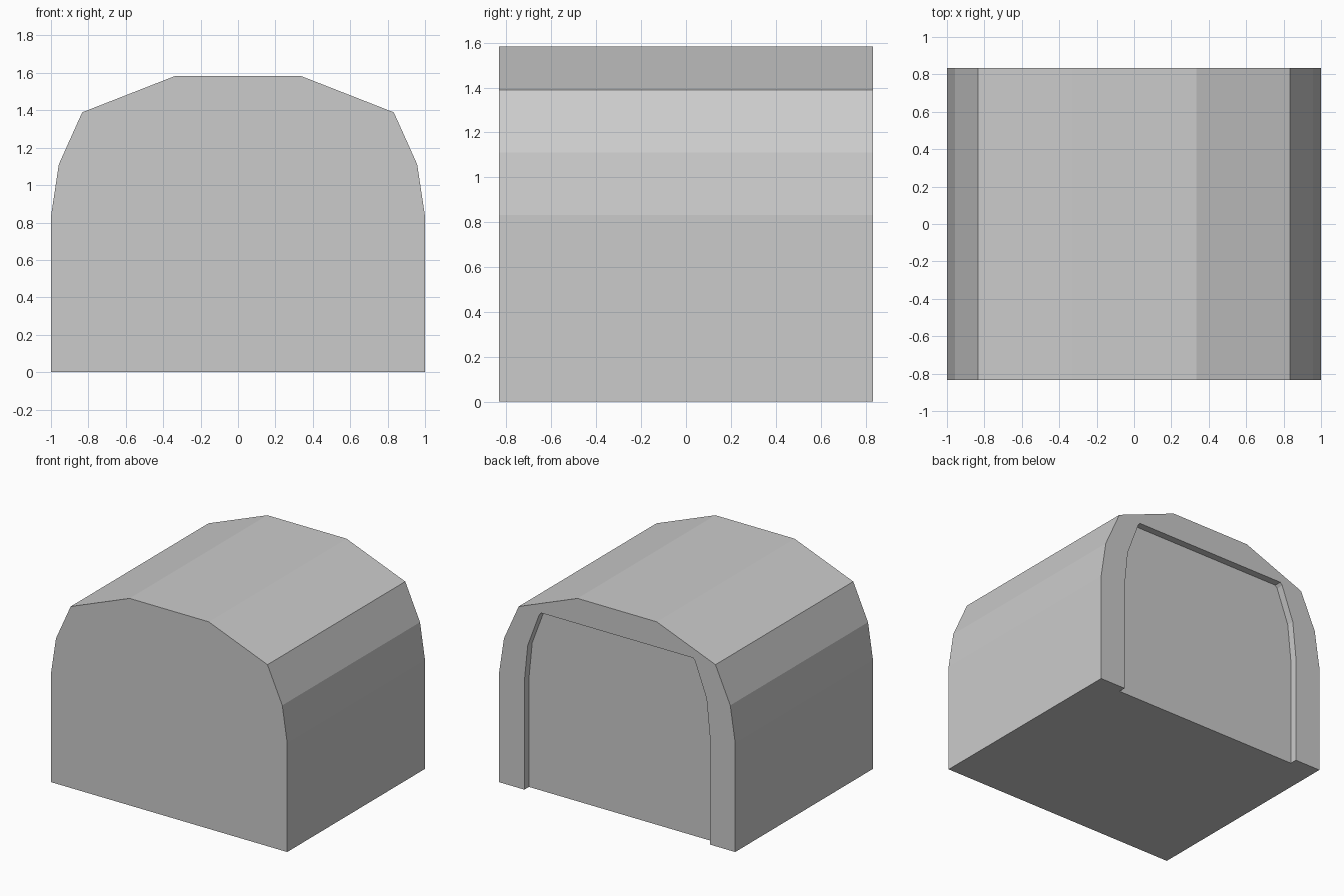
import bpy, bmesh

if "Cube" in bpy.data.objects:
    bpy.data.objects.remove(bpy.data.objects["Cube"])

def prism(name, half, y0, y1):
    """Extrude a mirrored (x, z) half-profile, listed bottom to top, from y0 to y1."""
    outline = half + [(-x, z) for x, z in reversed(half)]
    bm = bmesh.new()
    face = bm.faces.new([bm.verts.new((x, y0, z)) for x, z in outline])
    ext = bmesh.ops.extrude_face_region(bm, geom=[face])
    moved = [v for v in ext["geom"] if isinstance(v, bmesh.types.BMVert)]
    bmesh.ops.translate(bm, verts=moved, vec=(0, y1 - y0, 0))
    bmesh.ops.recalc_face_normals(bm, faces=bm.faces)
    mesh = bpy.data.meshes.new(name)
    bm.to_mesh(mesh)
    bm.free()
    obj = bpy.data.objects.new(name, mesh)
    bpy.context.collection.objects.link(obj)
    return obj

DEPTH = 0.833   # half length of the building
RECESS = 0.055  # how far the rear panel is set in

# Solid shell with a faceted arched roof
shell = prism("arched_shell",
              [(1, 0), (1, 0.833), (0.958, 1.111), (0.833, 1.389), (0.335, 1.584)],
              -DEPTH, DEPTH)

# Shallow doorway recess in the rear wall, open at the ground
cutter = prism("door_recess_cutter",
               [(0.785, -0.2), (0.785, 0.833), (0.757, 1.111), (0.66, 1.37), (0.643, 1.39)],
               DEPTH - RECESS, DEPTH + 0.2)
cutter.hide_render = True

cut = shell.modifiers.new("door_recess", 'BOOLEAN')
cut.operation = 'DIFFERENCE'
cut.solver = 'EXACT'
cut.object = cutter

# Bake the cut and discard the helper
bpy.context.view_layer.objects.active = shell
bpy.ops.object.modifier_apply(modifier=cut.name)
bpy.data.objects.remove(cutter)
